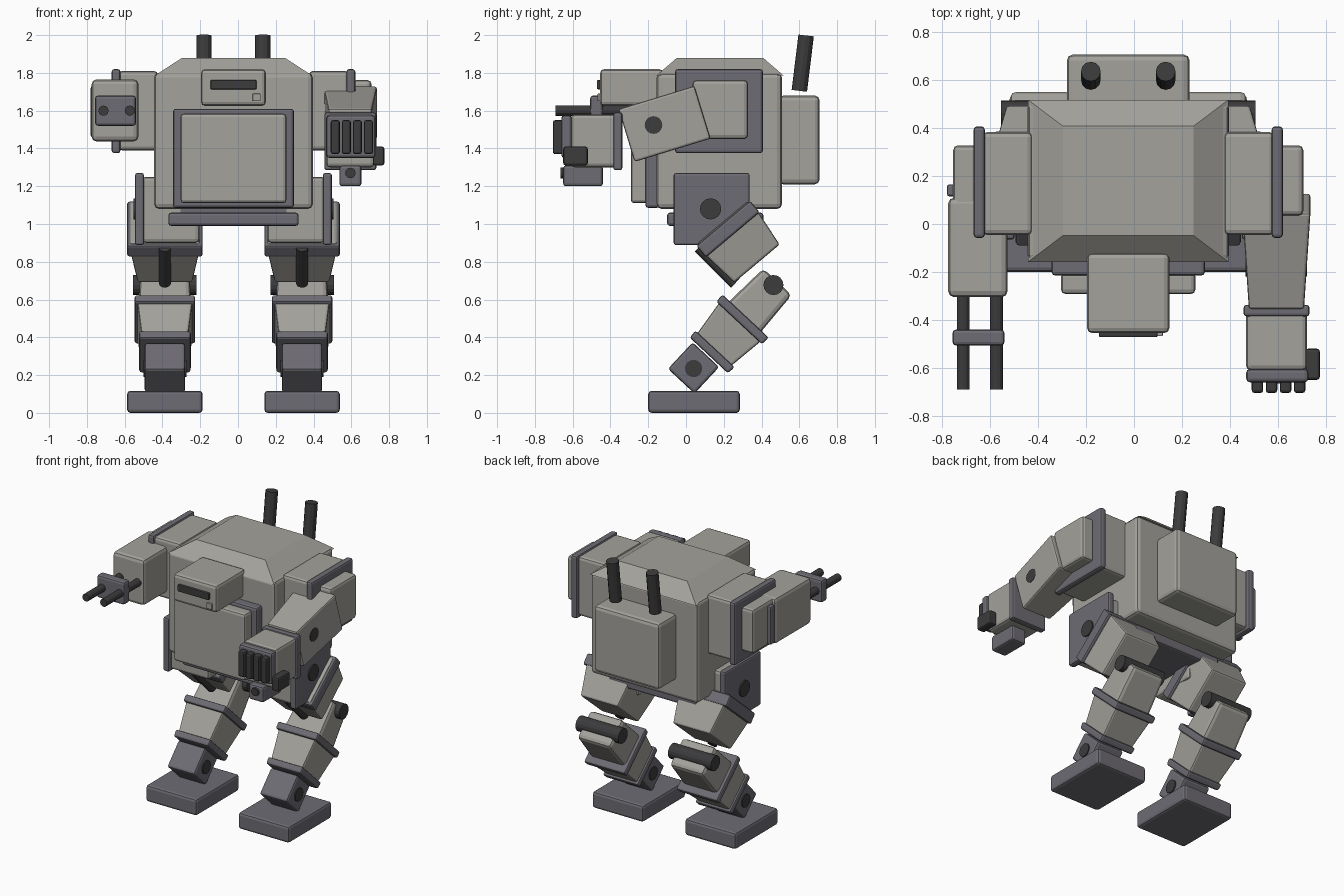
import bpy, bmesh, math
from mathutils import Matrix, Vector

if "Cube" in bpy.data.objects:
    bpy.data.objects.remove(bpy.data.objects["Cube"])

CX = -0.024  # symmetry plane of the body


def material(name, rgb):
    m = bpy.data.materials.new(name)
    m.diffuse_color = (*rgb, 1)
    m.use_nodes = True
    m.node_tree.nodes["Principled BSDF"].inputs["Base Color"].default_value = m.diffuse_color
    return m


LIGHT = material("warm_grey_armor", (0.37, 0.36, 0.33))
STEEL = material("blue_grey_metal", (0.155, 0.15, 0.172))
DARK = material("dark_metal", (0.045, 0.045, 0.047))


def finish(name, bm, mat, mtx, bevel):
    bmesh.ops.recalc_face_normals(bm, faces=bm.faces)
    me = bpy.data.meshes.new(name)
    bm.to_mesh(me)
    bm.free()
    me.materials.append(mat)
    ob = bpy.data.objects.new(name, me)
    ob.matrix_world = mtx
    bpy.context.collection.objects.link(ob)
    if bevel:
        mod = ob.modifiers.new("edge_bevel", 'BEVEL')
        mod.width, mod.segments = bevel, 2
        mod.limit_method, mod.angle_limit = 'ANGLE', math.radians(35)
    return ob


def taper(name, mat, origin, angle, z0, z1, bottom, top, bevel=0.012):
    """Block from z0 (half sizes bottom) to z1 (half sizes top), tilted about x at origin."""
    bm = bmesh.new()
    bmesh.ops.create_cube(bm, size=2)
    for v in bm.verts:
        h = top if v.co.z > 0 else bottom
        v.co = (v.co.x * h[0], v.co.y * h[1], z1 if v.co.z > 0 else z0)
    m = Matrix.Translation(origin) @ Matrix.Rotation(math.radians(angle), 4, 'X')
    return finish(name, bm, mat, m, bevel)


def box(name, mat, xs, ys, zs, bevel=0.015):
    c = Vector([sum(p) / 2 for p in (xs, ys, zs)])
    h = [abs(p[1] - p[0]) / 2 for p in (xs, ys, zs)]
    return taper(name, mat, c, 0, -h[2], h[2], h[:2], h[:2], bevel)


def center_box(name, mat, half, ys, zs, bevel=0.015):
    return box(name, mat, (CX - half, CX + half), ys, zs, bevel)


def rod(name, mat, a, b, r, sides=16, bevel=0):
    a, b = Vector(a), Vector(b)
    bm = bmesh.new()
    bmesh.ops.create_cone(bm, cap_ends=True, segments=sides, radius1=r, radius2=r,
                          depth=(b - a).length)
    m = Matrix.Translation((a + b) / 2) @ (b - a).to_track_quat('Z', 'Y').to_matrix().to_4x4()
    return finish(name, bm, mat, m, bevel)


# Torso with a chamfered roof
center_box("torso", LIGHT, 0.42, (-0.155, 0.508), (1.08, 1.80), 0.025)
taper("torso_roof", LIGHT, (CX, 0.18, 0), 0, 1.785, 1.88, (0.418, 0.338), (0.272, 0.228), 0)
center_box("chest_frame", STEEL, 0.32, (-0.215, -0.14), (1.085, 1.61))
center_box("chest_panel", LIGHT, 0.28, (-0.292, -0.2), (1.11, 1.585), 0.018)
center_box("waist_plate", STEEL, 0.345, (-0.10, 0.41), (0.99, 1.06))
center_box("waist_core", STEEL, 0.28, (-0.04, 0.35), (1.04, 1.10), 0)

# Head and sensors
center_box("head", LIGHT, 0.172, (-0.455, -0.12), (1.625, 1.82), 0.022)
center_box("visor", DARK, 0.122, (-0.472, -0.44), (1.713, 1.762), 0.006)
box("head_sensor", LIGHT, (0.077, 0.12), (-0.468, -0.44), (1.65, 1.69), 0.004)

# Backpack and exhausts
center_box("backpack", LIGHT, 0.256, (0.49, 0.707), (1.21, 1.68), 0.025)
for s in (-1, 1):
    x = CX + s * 0.156
    rod("exhaust", DARK, (x, 0.60, 1.705), (x, 0.636, 1.998), 0.041, 12)


def leg(s):
    def span(a, b):
        return (CX + s * a, CX + s * b)
    x = CX + s * 0.363
    # Shoulder housing
    box("shoulder_block", LIGHT, span(0.40, 0.61), (-0.045, 0.383), (1.39, 1.81), 0.02)
    box("shoulder_plate", STEEL, span(0.598, 0.645), (-0.058, 0.407), (1.375, 1.82), 0.014)
    box("shoulder_cap", LIGHT, span(0.63, 0.73), (0.035, 0.328), (1.45, 1.762), 0.02)
    # Hip
    box("hip_block", LIGHT, span(0.18, 0.485), (-0.04, 0.31), (0.90, 1.25), 0.02)
    box("hip_plate", STEEL, span(0.474, 0.521), (-0.065, 0.337), (0.888, 1.27), 0.012)
    rod("hip_pivot", DARK, (CX + s * 0.46, 0.13, 1.08), (CX + s * 0.53, 0.13, 1.08), 0.056)
    # Thigh
    hip = (x, 0.193, 1.008)
    taper("thigh_band", STEEL, hip, 40, -0.085, -0.006, (0.20, 0.186), (0.20, 0.186))
    taper("thigh_top", LIGHT, hip, 40, -0.07, 0.0, (0.185, 0.172), (0.185, 0.172))
    taper("thigh", LIGHT, hip, 40, -0.284, -0.07, (0.145, 0.157), (0.180, 0.182))
    m = Matrix.Translation(hip) @ Matrix.Rotation(math.radians(40), 4, 'X')
    rod("thigh_piston", DARK, m @ Vector((0, -0.155, -0.29)), m @ Vector((0, -0.18, -0.02)), 0.032)
    # Shin
    knee = (x, 0.479, 0.688)
    taper("shin_upper", LIGHT, knee, -43, -0.27, 0.008, (0.14, 0.118), (0.13, 0.103), 0.025)
    taper("shin_band_upper", STEEL, knee, -43, -0.29, -0.24, (0.16, 0.165), (0.16, 0.168))
    taper("shin_lower", LIGHT, knee, -43, -0.50, -0.27, (0.122, 0.122), (0.146, 0.152))
    taper("shin_band_lower", STEEL, knee, -43, -0.525, -0.477, (0.135, 0.138), (0.138, 0.142))
    rod("knee_pin", DARK, (x - 0.168, 0.463, 0.677), (x + 0.168, 0.463, 0.677), 0.053)
    # Ankle and foot
    taper("ankle", STEEL, (x, 0.04, 0.238), -43, -0.096, 0.096, (0.107, 0.096), (0.107, 0.096), 0.015)
    rod("ankle_pin", DARK, (x - 0.114, 0.04, 0.235), (x + 0.114, 0.04, 0.235), 0.046)
    box("foot", STEEL, (x - 0.20, x + 0.20), (-0.20, 0.285), (0.0, 0.117), 0.018)


for side in (-1, 1):
    leg(side)

# Gun arm
box("gun_arm", LIGHT, (-0.775, -0.527), (-0.305, 0.11), (1.437, 1.765), 0.025)
box("gun_arm_strip", STEEL, (-0.78, -0.735), (0.115, 0.165), (1.46, 1.73), 0.01)
box("barrel_clamp", STEEL, (-0.757, -0.54), (-0.507, -0.44), (1.52, 1.68))
for x in (-0.712, -0.573):
    rod("gun_barrel", DARK, (x, -0.29, 1.6), (x, -0.69, 1.6), 0.027, 12)

# Fist arm: tapered upper arm, forearm, hand
ax = 0.594
taper("upper_arm", LIGHT, (ax, -0.114, 1.53), 107, -0.21, 0.21,
      (0.142, 0.146), (0.115, 0.146), 0.012)
rod("elbow_pin", DARK, (ax - 0.128, -0.172, 1.524), (ax + 0.128, -0.172, 1.524), 0.047)
box("forearm", LIGHT, (0.467, 0.722), (-0.61, -0.35), (1.30, 1.58), 0.02)
box("forearm_band", STEEL, (0.457, 0.732), (-0.385, -0.337), (1.285, 1.59), 0.012)
box("fist_plate", STEEL, (0.468, 0.727), (-0.66, -0.605), (1.35, 1.575))
for i in range(4):
    x = 0.515 + i * 0.0585
    box("finger", DARK, (x - 0.024, x + 0.024), (-0.705, -0.64), (1.37, 1.55), 0.012)
box("thumb", DARK, (0.715, 0.775), (-0.65, -0.52), (1.31, 1.41), 0.012)
box("wrist_gun", STEEL, (0.537, 0.653), (-0.65, -0.44), (1.20, 1.31), 0.014)
rod("wrist_gun_muzzle", DARK, (0.595, -0.665, 1.27), (0.595, -0.60, 1.27), 0.028, 12)
